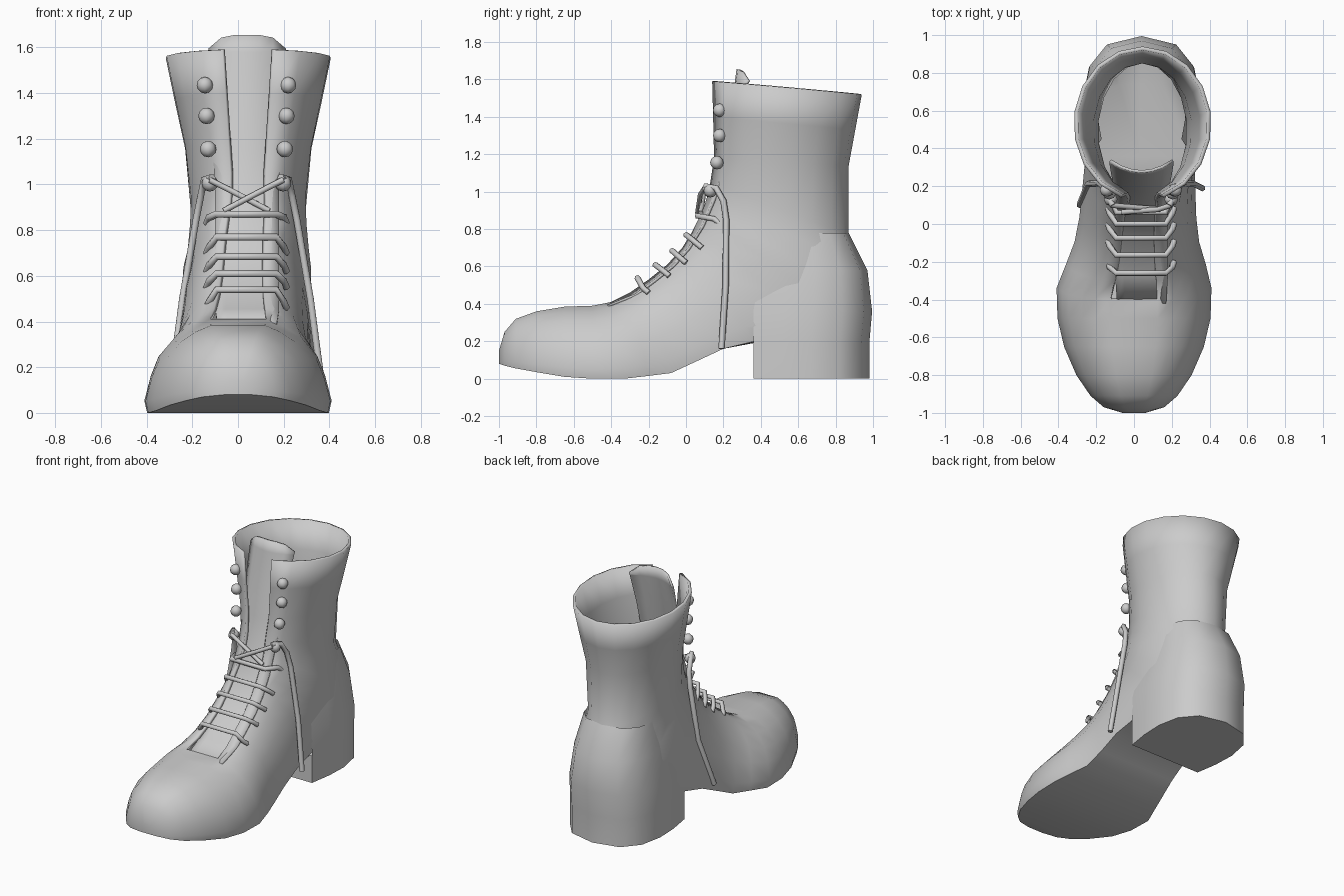
import bpy, bmesh, math
from mathutils import Vector

if "Cube" in bpy.data.objects:
    bpy.data.objects.remove(bpy.data.objects["Cube"])

grey = bpy.data.materials.new("plain_grey")
grey.use_nodes = True
grey.diffuse_color = (0.6, 0.6, 0.6, 1)
grey.node_tree.nodes["Principled BSDF"].inputs["Base Color"].default_value = (0.6, 0.6, 0.6, 1)


def finish(name, bm, angle=40, thickness=0):
    mesh = bpy.data.meshes.new(name)
    bm.to_mesh(mesh)
    bm.free()
    mesh.materials.append(grey)
    ob = bpy.data.objects.new(name, mesh)
    bpy.context.collection.objects.link(ob)
    if thickness:
        mod = ob.modifiers.new("leather", 'SOLIDIFY')
        mod.thickness = thickness
        mod.offset = -1
    bpy.ops.object.select_all(action='DESELECT')
    ob.select_set(True)
    bpy.context.view_layer.objects.active = ob
    bpy.ops.object.shade_smooth_by_angle(angle=math.radians(angle))
    return ob


def loft(bm, rings, open_from):
    """Skin the rings; the front strip is left out from ring open_from on."""
    rows = [[bm.verts.new(p) for p in ring] for ring in rings]
    for k, (a, b) in enumerate(zip(rows, rows[1:])):
        n = len(a)
        for i in range(n if k < open_from else n - 1):
            j = (i + 1) % n
            bm.faces.new((a[i], a[j], b[j], b[i]))
    bm.faces.new(rows[0][::-1])


def mirrored(half, cx):
    """Half outline from the front edge to the back centre, made whole."""
    right = [Vector((cx + x, y, z)) for x, y, z in half]
    left = [Vector((cx - x, y, z)) for x, y, z in half[-2::-1]]
    return right + left


# Boot upper: sections fan from upright at the toe to level at the shaft
FOOT = [(0.31, 0), (0.5, 0.08), (0.68, 0.2), (0.85, 0.4), (0.93, 0.6),
        (1, 0.87), (0.97, 1), (0.5, 1), (0, 1)]


def section(front, back, w, cx, foot):
    f, b = Vector((0, *front)), Vector((0, *back))
    gap = min(0.125, 0.31 * w)
    a0 = math.asin(gap / w)
    half = []
    for i, (u, t) in enumerate(FOOT):
        a = a0 + (math.pi - a0) * i / (len(FOOT) - 1)
        tube_t = (math.cos(a0) - math.cos(a)) / (math.cos(a0) + 1)
        x = w * (foot * u + (1 - foot) * math.sin(a))
        if i == 0:
            x = gap
        p = f.lerp(b, foot * t + (1 - foot) * tube_t)
        half.append((x, p.y, p.z))
    return mirrored(half, cx)


# front point, back point, half width, centre x, share of flat-soled shape
SECTIONS = [
    ((-1, .15), (-1, .08), .06, 0, 1),
    ((-.97, .25), (-.97, .07), .16, 0, 1),
    ((-.91, .32), (-.91, .055), .23, 0, 1),
    ((-.8, .36), (-.8, .035), .305, 0, 1),
    ((-.65, .385), (-.65, .01), .37, 0, 1),
    ((-.5, .39), (-.5, 0), .405, 0, 1),
    ((-.4, .41), (-.33, 0), .41, 0, 1),
    ((-.3, .46), (-.2, .015), .37, .01, 1),
    ((-.2, .53), (-.08, .03), .33, .015, 1),
    ((-.1, .61), (.05, .09), .31, .02, 1),
    ((-.02, .7), (.2, .16), .3, .025, 1),
    ((.03, .78), (.36, .19), .295, .03, .9),
    ((.055, .83), (.75, .2), .29, .035, .5),
    ((.08, .88), (.97, .25), .285, .04, 0),
    ((.1, .93), (.99, .38), .27, .045, 0),
    ((.115, .98), (.965, .58), .26, .045, 0),
    ((.13, 1.05), (.87, .77), .255, .045, 0),
    ((.15, 1.18), (.87, 1.14), .28, .045, 0),
    ((.145, 1.4), (.905, 1.33), .325, .045, 0),
    ((.14, 1.59), (.94, 1.52), .365, .045, 0),
]
bm = bmesh.new()
loft(bm, [section(*s) for s in SECTIONS], 6)
finish("boot_upper", bm, 42, 0.02)

# Heel block rising into the heel counter
OUTLINE = [(.9, 0), (.98, .25), (1, .5), (.9, .75), (.6, .93), (0, 1)]
levels = [(0, .36, .98, .31), (.19, .36, .98, .31), (.36, .36, .995, .305),
          (.58, .4, .97, .27), (.78, .45, .87, .235)]
bm = bmesh.new()
loft(bm, [mirrored([(u * w, yf + v * (yb - yf), z) for u, v in OUTLINE], .04)
          for z, yf, yb, w in levels], 1)
finish("heel", bm, 42)

# Tongue: bowed sheet behind the lacing; each row is y, z, half width, bow
ROWS = [(-.42, .395, .13, .0), (-.28, .455, .14, .01), (-.18, .53, .14, .01),
        (-.08, .61, .14, .01), (0, .7, .14, .01), (.065, .82, .14, .02),
        (.12, .97, .14, .03), (.17, 1.15, .15, .04), (.21, 1.38, .16, .05),
        (.26, 1.58, .17, .06), (.27, 1.655, .17, .06)]
bm = bmesh.new()
rows = []
for y, z, hw, bow in ROWS:
    drop = .06 if z > 1.6 else 0
    rows.append([bm.verts.new((.04 + hw * k / 3, y + bow * (k / 3) ** 2,
                               z - drop * (k / 3) ** 4)) for k in range(-3, 4)])
for a, b in zip(rows, rows[1:]):
    for i in range(6):
        bm.faces.new((a[i], a[i + 1], b[i + 1], b[i]))
finish("tongue", bm, 50, 0.015)


# Laces
def lace(name, points, radius=.014):
    curve = bpy.data.curves.new(name, 'CURVE')
    curve.dimensions = '3D'
    curve.bevel_depth = radius
    curve.bevel_resolution = 1
    curve.use_fill_caps = True
    spline = curve.splines.new('POLY')
    spline.points.add(len(points) - 1)
    for sp, p in zip(spline.points, points):
        sp.co = (*p, 1)
    curve.materials.append(grey)
    ob = bpy.data.objects.new(name, curve)
    bpy.context.collection.objects.link(ob)


MID = .037
bars = [((.06, .87), (.18, .83)), ((0, .77), (.085, .7)), ((-.075, .685), (0, .62)),
        ((-.165, .61), (-.09, .55)), ((-.26, .54), (-.2, .46))]
for n, (f, b) in enumerate(bars):
    lace("lace_bar_%d" % n, [(MID - .175, *b), (MID - .165, b[0] - .03, b[1] + .025),
                             (MID - .13, *f), (MID + .13, *f),
                             (MID + .165, b[0] - .03, b[1] + .025), (MID + .175, *b)], .016)

for s, side in ((1, "left"), (-1, "right")):
    lace("lace_cross_" + side, [(MID + s * .16, .1, 1.02), (MID + s * .09, .085 - s * .008, .985),
                                (MID - s * .1, .07 - s * .008, .885)])
    end_y = .19 if s > 0 else .1
    lace("lace_end_" + side, [(MID + s * .15, .1, 1.03), (MID + s * .185, .16, 1.02),
                              (MID + s * .2, .2, .95), (MID + s * .22, .215, .85),
                              (MID + s * .28, .212, .5), (MID + s * .325, end_y, .16)], .017)
    # Lace hooks up the shaft
    for n, (dx, y, z) in enumerate([(.16, .13, 1.005), (.168, .165, 1.155),
                                    (.175, .18, 1.3), (.182, .18, 1.435)]):
        bm = bmesh.new()
        bmesh.ops.create_uvsphere(bm, u_segments=8, v_segments=6, radius=.036)
        bmesh.ops.translate(bm, verts=bm.verts, vec=(MID + s * dx, y, z))
        finish("hook_%s_%d" % (side, n), bm, 50)
